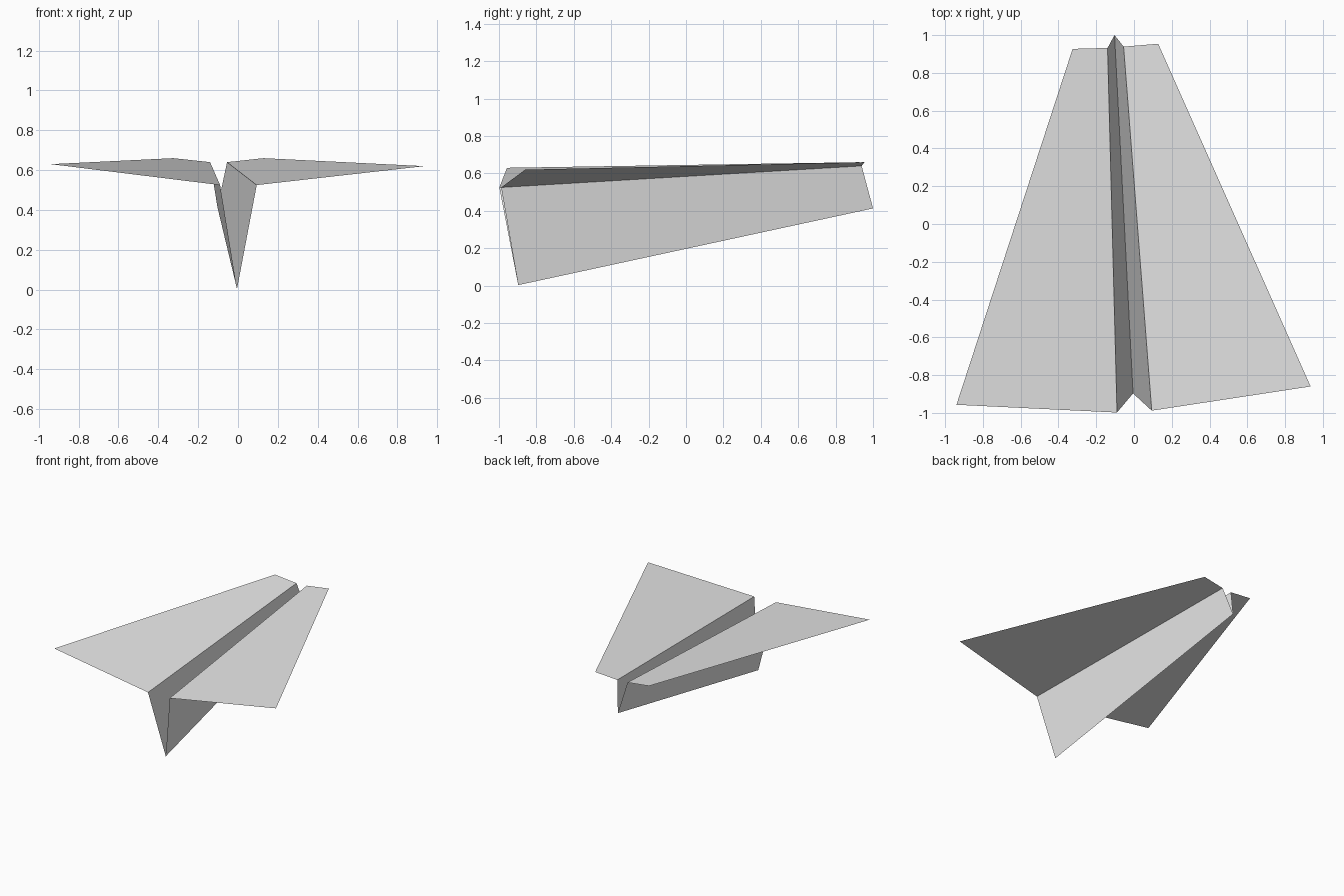
import bpy
from mathutils import Vector

cube = bpy.data.objects.get("Cube")
if cube:
    bpy.data.objects.remove(cube, do_unlink=True)

# Plain paper
paper = bpy.data.materials.new("grey_paper")
paper.use_nodes = True
paper.diffuse_color = (0.8, 0.8, 0.8, 1)
paper.node_tree.nodes["Principled BSDF"].inputs["Base Color"].default_value = (0.8, 0.8, 0.8, 1)

# Fold lines, each running from front to back, ordered across the sheet
right_tip = (Vector((-0.94, -0.957, 0.63)), Vector((-0.325, 0.927, 0.66)))
right_fold = (Vector((-0.09, -0.998, 0.525)), Vector((-0.14, 0.932, 0.64)))
keel = (Vector((-0.005, -0.897, 0.003)), Vector((-0.103, 1.0, 0.413)))
left_fold = (Vector((0.094, -0.988, 0.525)), Vector((-0.055, 0.939, 0.64)))
left_tip = (Vector((0.935, -0.86, 0.62)), Vector((0.128, 0.954, 0.66)))


def panel(name, a, b):
    """One flat sheet of paper between two fold lines, facing up or inward."""
    mesh = bpy.data.meshes.new(name)
    mesh.from_pydata([a[0], b[0], b[1], a[1]], [], [(0, 1, 2, 3)])
    mesh.materials.append(paper)
    obj = bpy.data.objects.new(name, mesh)
    bpy.context.collection.objects.link(obj)
    return obj


# Wings and the two sides of the folded body
panel("right_wing", right_tip, right_fold)
panel("right_body_side", right_fold, keel)
panel("left_body_side", keel, left_fold)
panel("left_wing", left_fold, left_tip)
